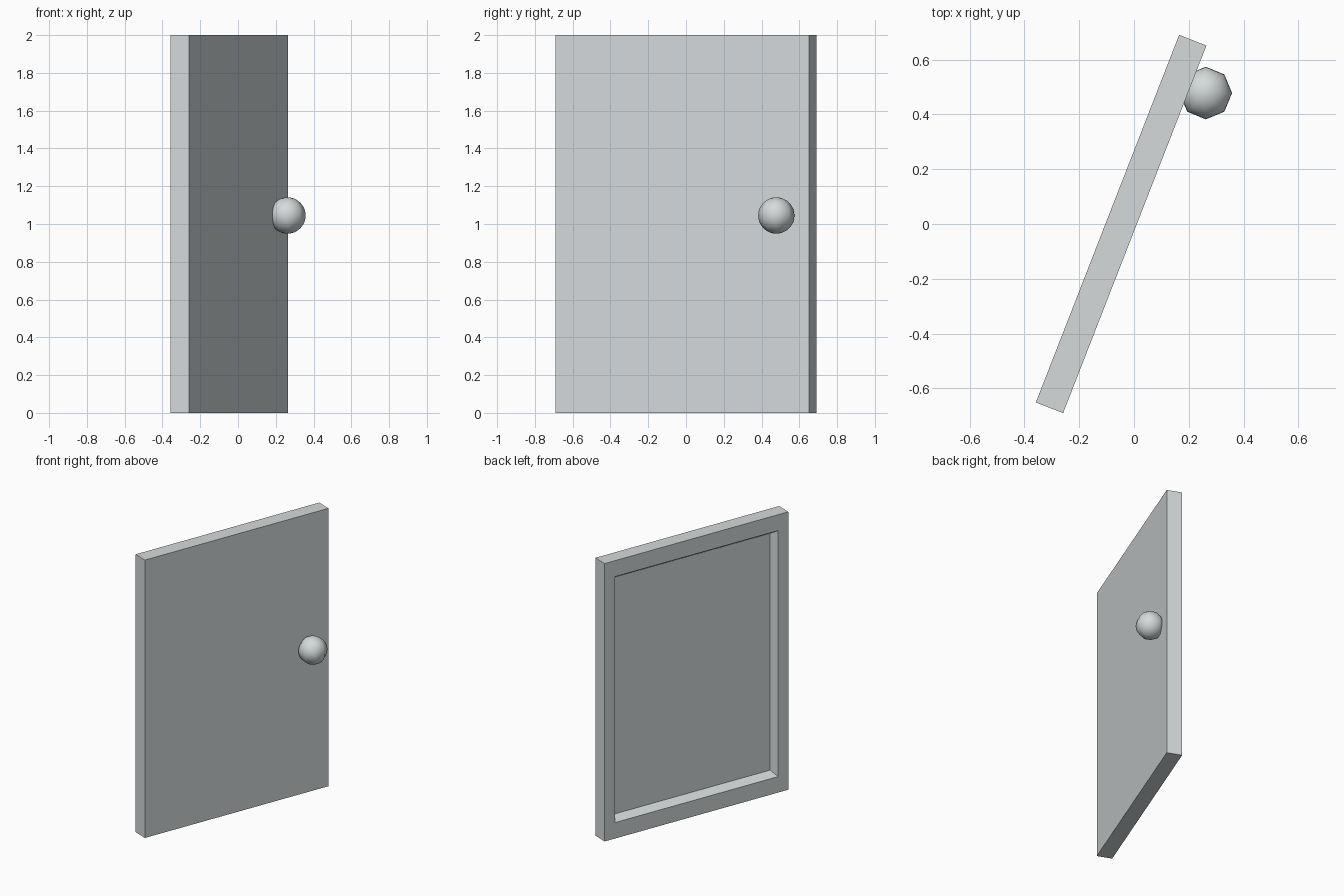
import bpy, bmesh, math
from mathutils import Matrix, Vector

if "Cube" in bpy.data.objects:
    bpy.data.objects.remove(bpy.data.objects["Cube"])

grey = bpy.data.materials.new("light_grey")
grey.diffuse_color = (0.66, 0.70, 0.71, 1)
grey.use_nodes = True
grey.node_tree.nodes["Principled BSDF"].inputs["Base Color"].default_value = grey.diffuse_color

WIDTH, THICK, HEIGHT = 1.44, 0.107, 2.0
RIM_SIDE, RIM_END, DEPTH = 0.08, 0.115, 0.053
TAPER_SIDE, TAPER_END = 0.027, 0.033


def add_object(name, bm, location):
    mesh = bpy.data.meshes.new(name)
    bm.normal_update()
    bm.to_mesh(mesh)
    bm.free()
    mesh.materials.append(grey)
    ob = bpy.data.objects.new(name, mesh)
    ob.location = location
    bpy.context.collection.objects.link(ob)
    return ob


def inset_to(bm, face, side, end, depth):
    """Inset a face, then place it at given margins and depth."""
    bmesh.ops.inset_individual(bm, faces=[face], thickness=0.01)
    for v in face.verts:
        v.co = Vector((-THICK / 2 + depth,
                       math.copysign(WIDTH / 2 - side, v.co.y),
                       math.copysign(HEIGHT / 2 - end, v.co.z)))


# Door slab, local x is the outward normal of the knob side
bm = bmesh.new()
bmesh.ops.create_cube(bm, size=1, matrix=Matrix.Diagonal((THICK, WIDTH, HEIGHT, 1)))
bm.normal_update()
back = next(f for f in bm.faces if f.normal.x < -0.9)

# Raised rim and tapered recess on the back
inset_to(bm, back, RIM_SIDE, RIM_END, 0)
inset_to(bm, back, RIM_SIDE + TAPER_SIDE, RIM_END + TAPER_END, DEPTH)
door = add_object("door_panel", bm, (-0.047, 0, HEIGHT / 2))
door.rotation_euler.z = math.radians(-21.3)

# Round knob, eight sided around the vertical axis
bm = bmesh.new()
bmesh.ops.create_uvsphere(bm, u_segments=8, v_segments=16, radius=0.096)
for f in bm.faces:
    f.smooth = True
add_object("door_knob", bm, (0.262, 0.478, 1.045))
